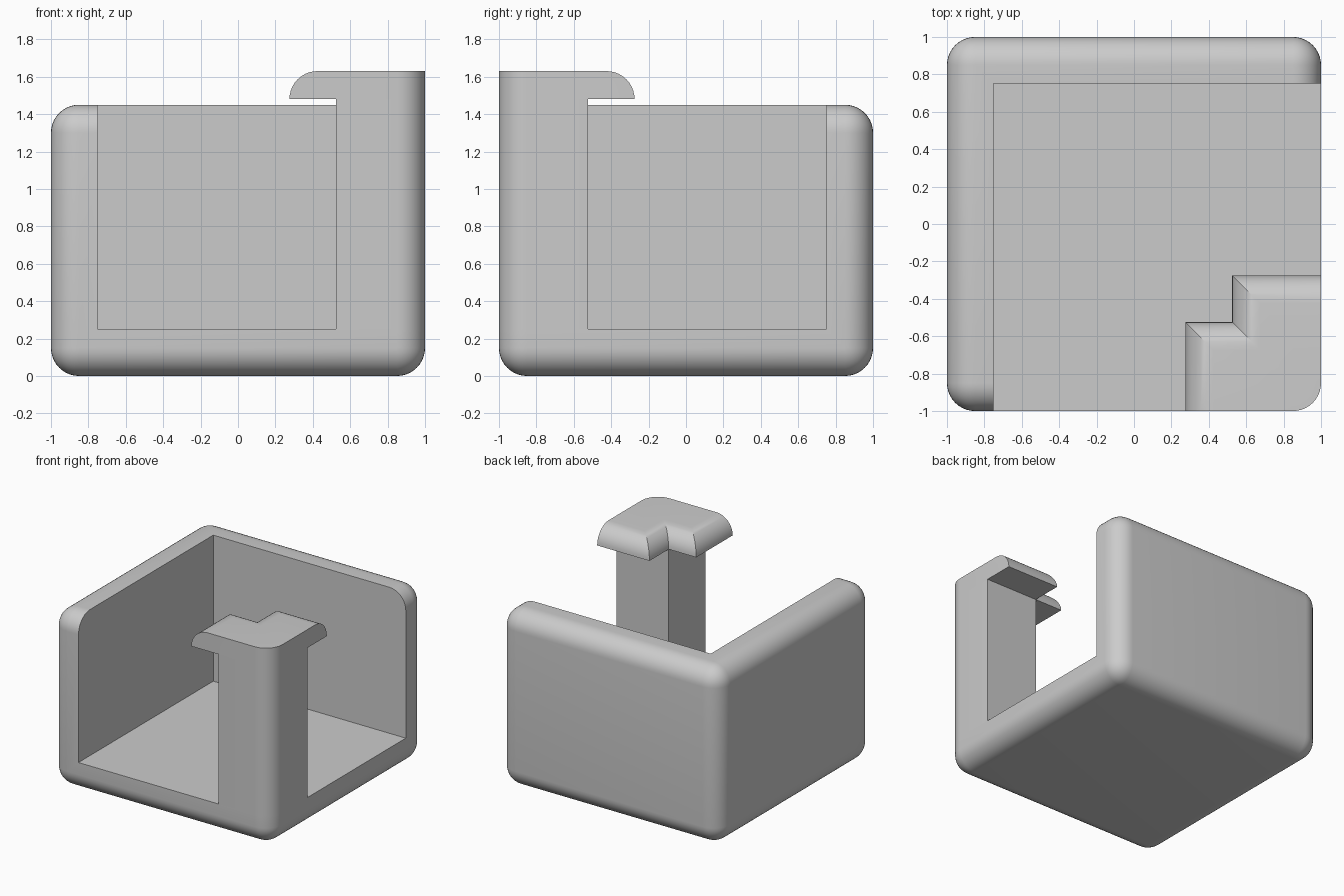
import bpy
import bmesh
import math

cube = bpy.data.objects.get("Cube")
if cube:
    bpy.data.objects.remove(cube, do_unlink=True)

R = 0.15          # rounding radius
STEPS = 10        # segments per quarter round
WALL = 0.75       # inner wall face
FLOOR = 0.25      # top of the floor
RIM = 1.45        # top of the walls
POST = 0.525      # inner faces of the post
REACH = 0.275     # tips of the hooks
HOOK_Z = 1.48     # underside of the hooks

grey = bpy.data.materials.new("plain grey")
grey.use_nodes = True
colour = (0.6, 0.6, 0.6, 1)
grey.diffuse_color = colour
grey.node_tree.nodes["Principled BSDF"].inputs["Base Color"].default_value = colour


def make_object(name, bm):
    bmesh.ops.recalc_face_normals(bm, faces=bm.faces)
    mesh = bpy.data.meshes.new(name)
    bm.to_mesh(mesh)
    bm.free()
    mesh.materials.append(grey)
    obj = bpy.data.objects.new(name, mesh)
    bpy.context.collection.objects.link(obj)
    return obj


def box(name, low, high, radius=0):
    bm = bmesh.new()
    bmesh.ops.create_cube(bm, size=1)
    for v in bm.verts:
        v.co = [(a + b) / 2 + c * (b - a) for a, b, c in zip(low, high, v.co)]
    if radius:
        bmesh.ops.bevel(bm, geom=bm.edges[:], offset=radius, segments=STEPS,
                        profile=0.5, affect='EDGES')
    return make_object(name, bm)


def activate(obj):
    bpy.ops.object.select_all(action='DESELECT')
    obj.select_set(True)
    bpy.context.view_layer.objects.active = obj


def finish(obj):
    activate(obj)
    bpy.ops.object.shade_smooth_by_angle(angle=math.radians(30))


def quarter():
    return [math.pi / 2 * i / STEPS for i in range(STEPS + 1)]


# Rounded outer corner shared by the post and its head
corner = [(1 - R + R * math.cos(a), -1 + R - R * math.sin(a)) for a in quarter()]


def loft(name, rings):
    """Skin a stack of (outline, height) rings and close both ends."""
    bm = bmesh.new()
    loops = [[bm.verts.new((x, y, z)) for x, y in pts] for pts, z in rings]
    for low, high in zip(loops, loops[1:]):
        for i in range(len(low)):
            bm.faces.new((low[i - 1], low[i], high[i], high[i - 1]))
    bm.faces.new(loops[0])
    bm.faces.new(loops[-1])
    return make_object(name, bm)


# Tray: rounded block hollowed out through the top, front and left sides
tray = box("tray", (-1, -1, 0), (1, 1, RIM), R)
cutter = box("tray_cutter", (-WALL, -2, FLOOR), (2, WALL, 2))
cutter.hide_render = True
cut = tray.modifiers.new("hollow", 'BOOLEAN')
cut.operation = 'DIFFERENCE'
cut.solver = 'EXACT'
cut.object = cutter
activate(tray)
bpy.ops.object.modifier_apply(modifier=cut.name)
bpy.data.objects.remove(cutter, do_unlink=True)
finish(tray)

# Corner post
post_outline = [(POST, -1), (POST, -POST), (1, -POST)] + corner
finish(loft("corner_post", [(post_outline, FLOOR), (post_outline, HOOK_Z)]))


# Post head: two hooks in an L, with rounded inward top edges
def head_outline(d):
    tip, inner = REACH + d, POST + d
    return [(tip, -1), (tip, -inner), (inner, -inner),
            (inner, -tip), (1, -tip)] + corner


finish(loft("post_head", [(head_outline(R * (1 - math.cos(a))),
                           HOOK_Z + R * math.sin(a)) for a in quarter()]))
